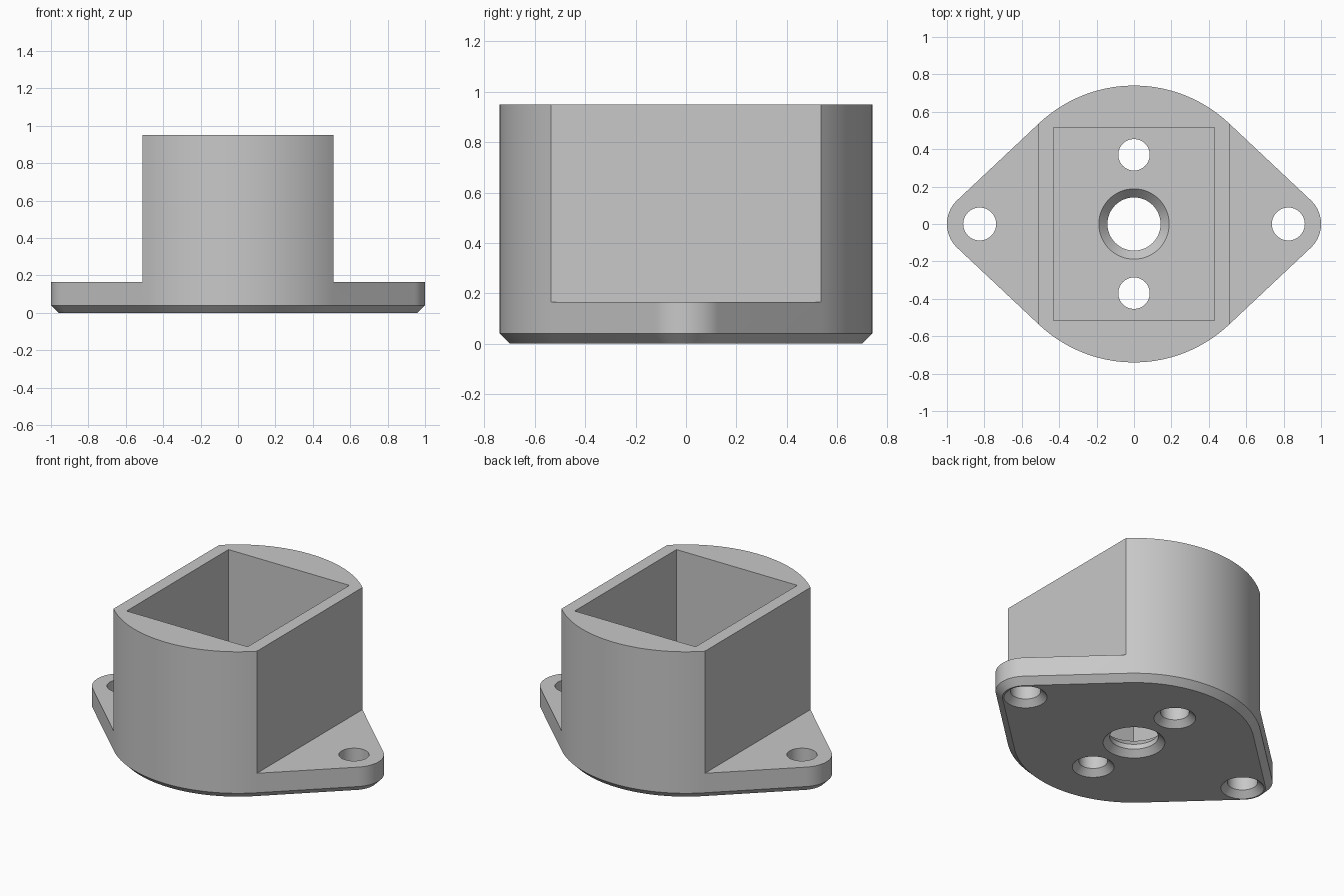
import bpy, bmesh
from math import acos, cos, sin, pi

cube = bpy.data.objects.get("Cube")
if cube:
    bpy.data.objects.remove(cube)

BIG_R, TIP_R, TIP_X = 0.74, 0.175, 0.825
TOP, FLANGE, FLOOR, BEVEL = 0.95, 0.165, 0.12, 0.04
TANGENT = acos((BIG_R - TIP_R) / TIP_X)

grey = bpy.data.materials.new("light grey")
grey.use_nodes = True
colour = (0.58, 0.58, 0.58, 1)
grey.diffuse_color = colour
grey.node_tree.nodes["Principled BSDF"].inputs["Base Color"].default_value = colour


def arc(cx, cy, r, start, end, n):
    """Points along a circular arc, both ends included."""
    angles = [start + (end - start) * i / n for i in range(n + 1)]
    return [(cx + r * cos(a), cy + r * sin(a)) for a in angles]


def circle(cx, cy, r):
    return arc(cx, cy, r, 0, 2 * pi, 64)[:-1]


def outline(inset):
    """Large circle joined to two small tip circles by tangent lines."""
    big, tip, t = BIG_R - inset, TIP_R - inset, TANGENT
    return (arc(TIP_X, 0, tip, -t, t, 24) + arc(0, 0, big, t, pi - t, 48)
            + arc(-TIP_X, 0, tip, pi - t, pi + t, 24)
            + arc(0, 0, big, pi + t, 2 * pi - t, 48))


def loft(bm, layers):
    """Closed solid through (points, z) layers of equal point count."""
    rings = [[bm.verts.new((x, y, z)) for x, y in pts] for pts, z in layers]
    bm.faces.new(rings[0][::-1])
    bm.faces.new(rings[-1])
    for low, high in zip(rings, rings[1:]):
        for i in range(len(low)):
            j = (i + 1) % len(low)
            bm.faces.new((low[i], low[j], high[j], high[i]))


def solid(name, stacks):
    bm = bmesh.new()
    for layers in stacks:
        loft(bm, layers)
    mesh = bpy.data.meshes.new(name)
    bm.to_mesh(mesh)
    bm.free()
    obj = bpy.data.objects.new(name, mesh)
    bpy.context.collection.objects.link(obj)
    return obj


def box(x0, x1, y, z0, z1):
    pts = [(x0, -y), (x1, -y), (x1, y), (x0, y)]
    return [(pts, z0), (pts, z1)]


def bored(x, y, steps):
    """Turned hole from (radius, z) steps."""
    return [(circle(x, y, r), z) for r, z in steps]


def drilled(x, y, r):
    return bored(x, y, [(r + BEVEL, -0.002), (r, 0.038), (r, 0.4)])


# Housing block with a bevelled lower edge
housing = solid("flanged_housing", [[(outline(BEVEL), 0), (outline(0), BEVEL),
                                     (outline(0), TOP)]])
housing.data.materials.append(grey)

# Cutters: side steps above the flange, square pocket, screw and centre holes
cutters = [
    solid("side_cutter", [box(0.51, 1.2, 1, FLANGE, 1.2),
                          box(-1.2, -0.51, 1, FLANGE, 1.2)]),
    solid("pocket_cutter", [box(-0.43, 0.43, 0.517, FLOOR, 1.2)]),
    solid("hole_cutter",
          [drilled(s * TIP_X, 0, 0.088) for s in (-1, 1)]
          + [drilled(0, s * 0.37, 0.084) for s in (-1, 1)]
          + [bored(0, 0, [(0.182, -0.002), (0.142, 0.038), (0.142, 0.07),
                          (0.188, FLOOR), (0.188, 0.4)])]),
]

bpy.ops.object.select_all(action='DESELECT')
bpy.context.view_layer.objects.active = housing
housing.select_set(True)
for cutter in cutters:
    cutter.hide_render = True
    mod = housing.modifiers.new(cutter.name, 'BOOLEAN')
    mod.operation = 'DIFFERENCE'
    mod.solver = 'EXACT'
    mod.object = cutter
    bpy.ops.object.modifier_apply(modifier=mod.name)
    bpy.data.objects.remove(cutter)

bpy.ops.object.shade_smooth_by_angle(angle=pi / 6)
